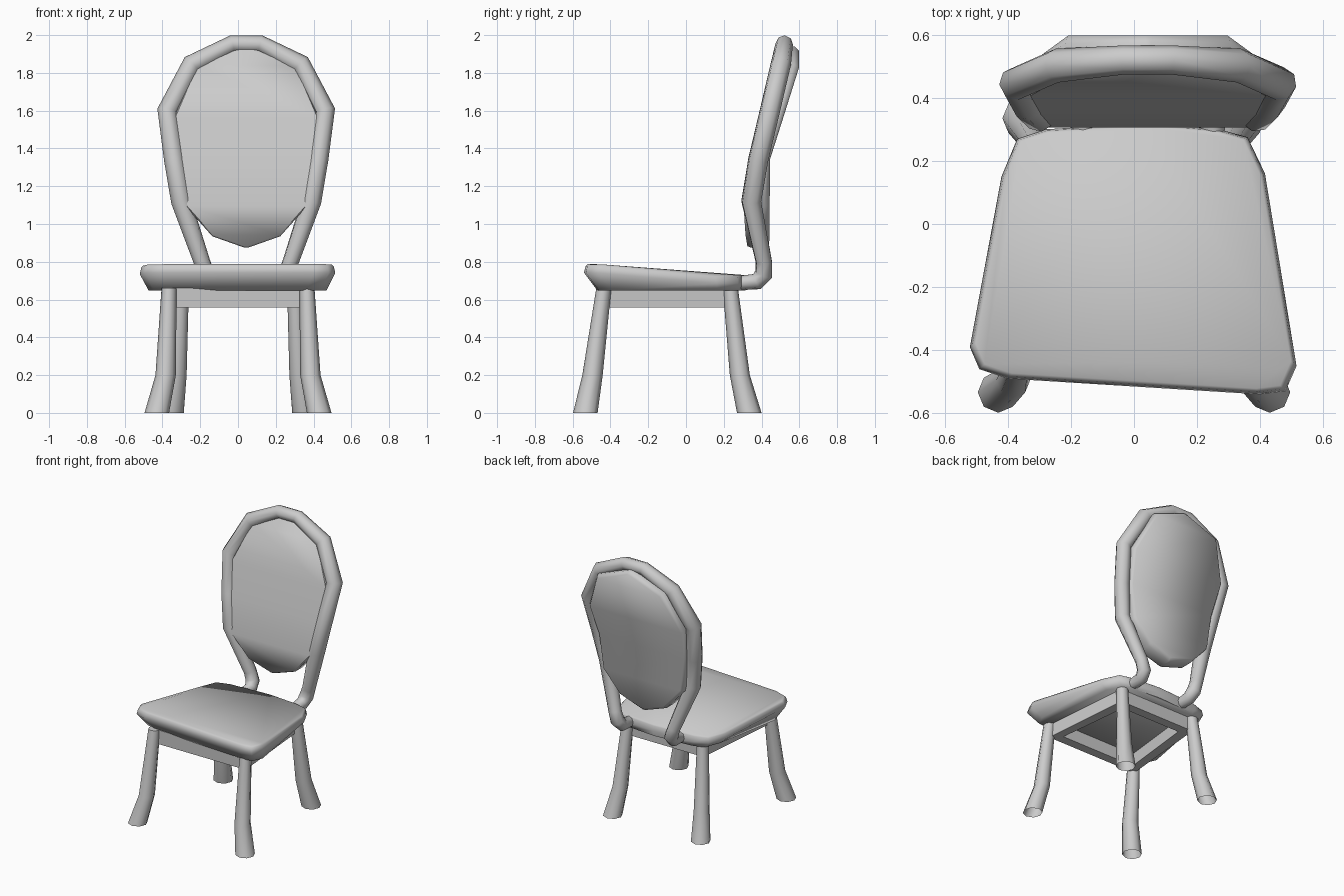
import bpy, bmesh, math
from mathutils import Vector

if "Cube" in bpy.data.objects:
    bpy.data.objects.remove(bpy.data.objects["Cube"])


def finish(name, bm, angle=60):
    bmesh.ops.recalc_face_normals(bm, faces=bm.faces)
    me = bpy.data.meshes.new(name)
    bm.to_mesh(me)
    bm.free()
    ob = bpy.data.objects.new(name, me)
    bpy.context.collection.objects.link(ob)
    bpy.ops.object.select_all(action='DESELECT')
    ob.select_set(True)
    bpy.context.view_layer.objects.active = ob
    bpy.ops.object.shade_smooth_by_angle(angle=math.radians(angle))
    return ob


def loft(name, rings, angle=60, start=True, end=True):
    """Skin a list of equal-length point rings, optionally capping the ends."""
    bm = bmesh.new()
    vs = [[bm.verts.new(p) for p in r] for r in rings]
    n = len(rings[0])
    for a, b in zip(vs, vs[1:]):
        for i in range(n):
            j = (i + 1) % n
            bm.faces.new((a[i], a[j], b[j], b[i]))
    if start:
        bm.faces.new(vs[0])
    if end:
        bm.faces.new(vs[-1])
    return finish(name, bm, angle)


def leg(name, stations, side):
    """Leg from (x, y, z, radius) stations with level rings, open at the foot."""
    rings = [[(side * (x + r * math.cos(math.tau * k / 8)),
               y + r * math.sin(math.tau * k / 8), z) for k in range(8)]
             for x, y, z, r in stations]
    loft(name, rings, start=False)


def tube(name, path, sides=8):
    """Mitred tube along (x, y, z, radius) points."""
    pts = [Vector(p[:3]) for p in path]
    up = Vector((1, 0, 0))
    rings = []
    for i, p in enumerate(pts):
        d0 = (p - pts[i - 1]).normalized() if i else (pts[1] - p).normalized()
        d1 = (pts[i + 1] - p).normalized() if i < len(pts) - 1 else d0
        t = (d0 + d1).normalized()
        up = (up - t * up.dot(t)).normalized()
        w = t.cross(up)
        r = path[i][3]
        rings.append([p + r * (up * math.cos(math.tau * k / sides)
                               + w * math.sin(math.tau * k / sides))
                      for k in range(sides)])
    loft(name, rings)


# Seat: slightly uneven rounded trapezoid, tapering down, top sloping back
outline = [(-.52, -.39), (-.49, -.46), (-.40, -.49), (.40, -.54), (.48, -.53),
           (.515, -.45), (.415, .16), (.36, .275), (.27, .30), (.04, .32),
           (-.28, .30), (-.37, .27), (-.42, .15)]


def top_z(y):
    return .787 - .057 * min(1, max(0, (y + .47) / .62))


seat_rings = [
    [(x * .91, .25 + (y - .25) * .91, .648) for x, y in outline],
    [(x, y, top_z(y) - .045) for x, y in outline],
    [(x * .985, y * .985, top_z(y) - .01) for x, y in outline],
    [(x * .965, y * .965, top_z(y)) for x, y in outline]]
loft("seat", seat_rings, 75)

# Legs, kicking outward below a soft knee
front = [(.43, -.533, 0, .065), (.383, -.495, .2, .054), (.365, -.435, .66, .04)]
back = [(.352, .335, 0, .065), (.325, .285, .2, .053), (.30, .235, .66, .04)]
for s, tag in ((-1, "left"), (1, "right")):
    leg("front_leg_" + tag, front, s)
    leg("back_leg_" + tag, back, s)


# Apron: trapezoid frame of rectangular section under the seat
def loop(i, z):
    return [(-.385 + i, -.455 + i, z), (.385 - i, -.455 + i, z),
            (.325 - i, .255 - i, z), (-.325 + i, .255 - i, z)]


section = [loop(.018, .557), loop(.015, .66), loop(.085, .66),
           loop(.085, .557), loop(.018, .557)]
loft("apron", section, 30, start=False, end=False)

# Back frame: one tube rising from the seat, around the oval and down again
CX = .044
half = [(.205, .285, .688, .038), (.205, .375, .695, .044), (.215, .412, .735, .048),
        (.235, .412, .80, .044), (.345, .346, 1.12, .054), (.382, .383, 1.34, .054),
        (.418, .445, 1.60, .054), (.288, .502, 1.845, .054), (.073, .52, 1.954, .046)]
path = [(CX - x, y, z, r) for x, y, z, r in half]
path += [(CX + x, y, z, r) for x, y, z, r in reversed(half)]
tube("back_frame", path)

# Back panel: bent slab of (half width, z, front y, back y) levels
levels = [(.01, .875, .325, .44), (.18, .935, .315, .443), (.318, 1.09, .305, .443),
          (.352, 1.34, .348, .445), (.38, 1.57, .405, .515), (.262, 1.845, .47, .598),
          (.01, 1.94, .488, .598)]
order = [(l, 1) for l in levels] + [(l, -1) for l in reversed(levels)]


def panel_ring(scale, depth):
    return [(CX + s * w * scale, f + (b - f) * depth, 1.4 + (z - 1.4) * scale)
            for (w, z, f, b), s in order]


bm = bmesh.new()
rings = [[bm.verts.new(p) for p in panel_ring(*a)]
         for a in ((.985, 0), (1, .15), (1, .8), (.96, 1))]
n = len(order)
for a, b in zip(rings, rings[1:]):
    for i in range(n):
        j = (i + 1) % n
        bm.faces.new((a[i], a[j], b[j], b[i]))
for r in (rings[0], rings[-1]):
    for i in range(len(levels) - 1):
        bm.faces.new((r[i], r[i + 1], r[n - 2 - i], r[n - 1 - i]))
finish("back_panel", bm)
